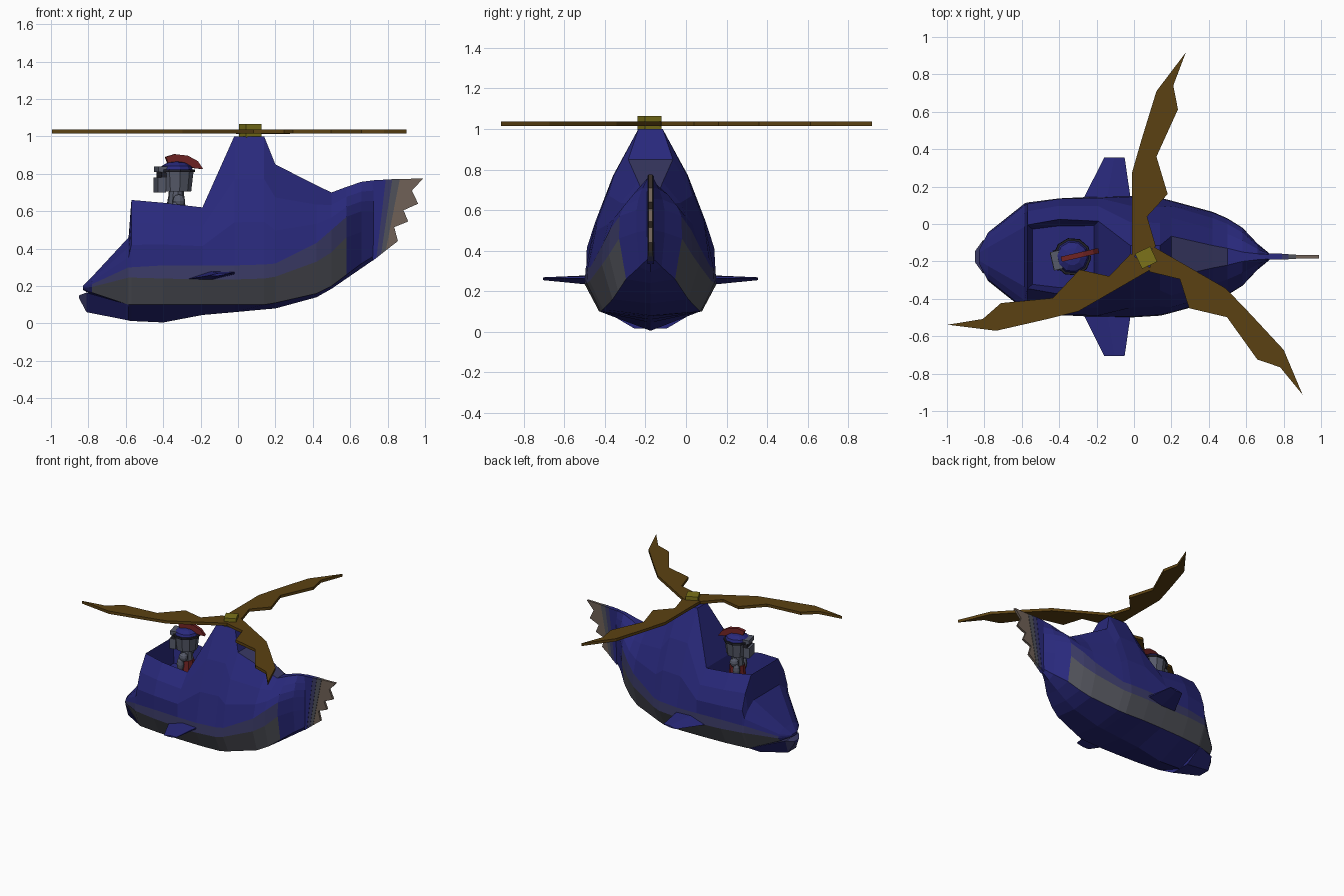
import bpy, bmesh, math
from mathutils import Matrix, Vector

if "Cube" in bpy.data.objects:
    bpy.data.objects.remove(bpy.data.objects["Cube"])

CY = -0.175  # centre line of the hull

COLOURS = {
    "blue": (0.022, 0.022, 0.20), "slate": (0.042, 0.042, 0.13),
    "stripe_grey": (0.08, 0.083, 0.10), "tan": (0.16, 0.12, 0.095),
    "brown": (0.105, 0.053, 0.006), "yellow": (0.20, 0.17, 0.01),
    "red": (0.17, 0.018, 0.018), "armour_grey": (0.095, 0.105, 0.145),
    "dark": (0.015, 0.015, 0.022),
}
MATS = {}
for cname, c in COLOURS.items():
    MATS[cname] = bpy.data.materials.new(cname)
    MATS[cname].diffuse_color = (*c, 1)


def finish(bm, name, *colours):
    bmesh.ops.recalc_face_normals(bm, faces=bm.faces[:])
    me = bpy.data.meshes.new(name)
    bm.to_mesh(me)
    bm.free()
    ob = bpy.data.objects.new(name, me)
    bpy.context.collection.objects.link(ob)
    for c in colours:
        me.materials.append(MATS[c])
    return ob


def loft(rings, mat=lambda i, j: 0):
    """Skin a list of closed rings; mat gives the slot per segment and side."""
    bm = bmesh.new()
    vs = [[bm.verts.new(p) for p in r] for r in rings]
    n = len(rings[0])
    for i in range(len(vs) - 1):
        for j in range(n):
            k = (j + 1) % n
            f = bm.faces.new((vs[i][j], vs[i][k], vs[i + 1][k], vs[i + 1][j]))
            f.material_index = mat(i, j)
    bm.faces.new(vs[0])
    bm.faces.new(vs[-1])
    return bm


def plate(name, pts, y, thick, colour):
    """Extrude an x-z outline across y."""
    rings = [[(x, y + s * thick / 2, z) for x, z in pts] for s in (-1, 1)]
    return finish(loft(rings), name, colour)


# ---- hull: x, keel z, chine z, stripe top, band top, top z, half width, top half width
STATIONS = [
    (-.83, .180, .184, .19, .195, .20, .035, .02),
    (-.78, .15, .165, .195, .21, .25, .13, .05),
    (-.585, .015, .10, .245, .30, .46, .285, .16),
    (-.57, .013, .10, .245, .30, .66, .29, .17),
    (-.40, .005, .10, .24, .31, .645, .312, .20),
    (-.19, .045, .10, .235, .31, .62, .322, .19),
    (-.02, .06, .10, .235, .31, 1.0, .325, .06),
    (.14, .075, .10, .24, .315, 1.0, .315, .06),
    (.20, .08, .11, .25, .32, .85, .30, .11),
    (.42, .14, .16, .33, .43, .738, .24, .06),
    (.50, .185, .20, .38, .50, .70, .205, .045),
    (.58, .24, .26, .46, .57, .73, .155, .025),
    (.66, .295, .32, .49, .60, .757, .07, .016),
    (.725, .34, .36, .50, .60, .765, .017, .012),
]


def hull_ring(s):
    x, zb, z1, z2, z3, zt, w, wt = s
    half = [(.78 * w, z1), (w, z2), (.985 * w, z3)]
    for t in (1 / 3, 2 / 3):
        half.append((w + (wt - w) * t + .13 * w * math.sin(math.pi * t), z3 + (zt - z3) * t))
    half.append((wt, zt))
    return ([(x, CY, zb)] + [(x, CY - a, z) for a, z in half]
            + [(x, CY + a, z) for a, z in reversed(half)])


def hull_mat(i, j):
    j = min(j, 12 - j)              # same rule on both sides
    if 1 <= i <= 10 and j == 1:
        return 2
    if 1 <= i <= 10 and j == 2:
        return 1
    if i in (8, 9) and j == 6:      # sloping back of the tower
        return 1
    return 0


bm = loft([hull_ring(s) for s in STATIONS], hull_mat)
bmesh.ops.recalc_face_normals(bm, faces=bm.faces[:])
# sunken cockpit
deck = [f for f in bm.faces if f.normal.z > .95 and -.57 < f.calc_center_median().x < -.19
        and abs(f.calc_center_median().y - CY) < .01 and f.calc_center_median().z > .5]
bmesh.ops.inset_region(bm, faces=deck, thickness=.035)
for v in {v for f in deck for v in f.verts}:
    v.co.z -= .19
finish(bm, "hull", "blue", "slate", "stripe_grey")

# ---- lower jaw: x, bottom z, lip z, bottom half width, lip half width
JAW = [(-.85, .135, .15, .02, .03), (-.81, .06, .165, .05, .085),
       (-.585, .016, .10, .08, .222)]
finish(loft([[(x, CY - b, z0), (x, CY - a, z1), (x, CY + a, z1), (x, CY + b, z0)]
             for x, z0, z1, b, a in JAW],
            lambda i, j: 1 if i == 0 or j == 1 else 0), "lower_jaw", "blue", "slate")

# ---- tail fin in slanted colour bands with a ragged end
EDGES = [((.72, .335), (.72, .765)), ((.74, .35), (.79, .769)),
         ((.765, .37), (.825, .771)), ((.79, .39), (.865, .772))]
for k, colour in enumerate(("blue", "slate", "stripe_grey")):
    (a, b), (d, c) = EDGES[k], EDGES[k + 1]
    plate("tail_band_%d" % (k + 1), [a, d, c, b], CY, .032 - .004 * k, colour)
plate("tail_tip", [EDGES[3][0], (.855, .44), (.835, .515), (.91, .545), (.885, .605),
                   (.963, .64), (.93, .71), (.99, .775), EDGES[3][1]], CY, .018, "tan")

# ---- side fins
for side, label in ((-1, "right"), (1, "left")):
    def fin_ring(off, x0, x1, z0, z1, t):
        y = CY + side * off
        m = (x0 + x1) / 2
        return [(x0, y, z0), (m, y, (z0 + z1) / 2 - t), (x1, y, z1 - t / 2),
                (x1, y, z1), (m, y, (z0 + z1) / 2 + t)]
    finish(loft([fin_ring(.29, -.28, -.015, .235, .275, .024),
                 fin_ring(.53, -.16, -.05, .255, .268, .007)]), label + "_side_fin", "blue")

# ---- rotor: one feather-shaped blade turned three times
HUB = Vector((.061, -.178, 0))
BLADE = [(-.01, -.176), (-.01, .277), (.04, .45), (.12, .71), (.277, .917), (.21, .74),
         (.235, .613), (.12, .36), (.18, .16), (.07, .04), (.117, -.12)]
for k in range(3):
    turn = Matrix.Rotation(k * math.tau / 3, 3, 'Z')
    rings = []
    for z in (1.014 + .001 * k, 1.036 + .001 * k):
        rings.append([HUB + turn @ (Vector((x, y, 0)) - HUB) + Vector((0, 0, z))
                      for x, y in BLADE])
    finish(loft(rings), "rotor_blade_%d" % (k + 1), "brown")


def box(name, loc, size, colour, yaw=0):
    bm = bmesh.new()
    bmesh.ops.create_cube(bm, size=1, matrix=Matrix.Translation(loc)
                          @ Matrix.Rotation(yaw, 4, 'Z') @ Matrix.Diagonal((*size, 1)))
    return finish(bm, name, colour)


def drum(name, loc, r0, r1, h, colour, sides=10, flat=1):
    bm = bmesh.new()
    bmesh.ops.create_cone(bm, cap_ends=True, segments=sides, radius1=r0, radius2=r1, depth=h,
                          matrix=Matrix.Translation(loc) @ Matrix.Diagonal((1, flat, 1, 1)))
    return finish(bm, name, colour)


def ball(name, loc, size, colour):
    bm = bmesh.new()
    bmesh.ops.create_uvsphere(bm, u_segments=10, v_segments=6, radius=1,
                              matrix=Matrix.Translation(loc) @ Matrix.Diagonal((*size, 1)))
    return finish(bm, name, colour)


box("rotor_hub", (.065, -.18, 1.03), (.09, .09, .07), "yellow", math.radians(25))

# ---- armoured pilot, facing the nose
PX = -.33
pilot = [
    drum("pilot_tunic", (PX, CY, .53), .07, .055, .18, "red"),
    drum("pilot_chest", (PX, CY, .655), .052, .04, .10, "armour_grey"),
    drum("helmet_shell", (PX, CY, .76), .08, .093, .11, "armour_grey"),
    drum("helmet_brim", (PX, CY, .816), .102, .10, .014, "dark"),
    ball("helmet_dome", (PX, CY, .815), (.092, .092, .052), "blue"),
    box("visor_top", (PX - .085, CY, .825), (.05, .10, .03), "armour_grey"),
    box("visor_slot", (PX - .08, CY, .795), (.03, .11, .03), "dark"),
    box("visor_bottom", (PX - .09, CY, .74), (.045, .10, .08), "armour_grey"),
    plate("helmet_plume", [(-.39, .89), (-.34, .905), (-.27, .897), (-.215, .868), (-.185, .825),
                           (-.235, .83), (-.28, .85), (-.34, .86), (-.375, .85)],
          CY, .028, "red"),
]
for s, label in ((-1, "right"), (1, "left")):
    pilot.append(ball(label + "_shoulder", (PX, CY + s * .06, .655), (.035, .03, .035), "armour_grey"))
    pilot.append(ball(label + "_arm", (PX - .02, CY + s * .068, .60), (.028, .024, .055), "armour_grey"))
pivot = Matrix.Translation((PX, CY, 0))
for ob in pilot:
    ob.data.transform(pivot @ Matrix.Rotation(math.radians(13), 4, 'Z') @ pivot.inverted())

for m in bpy.data.materials:
    if m.users and not m.is_grease_pencil:
        m.use_nodes = True
        m.node_tree.nodes["Principled BSDF"].inputs["Base Color"].default_value = m.diffuse_color
